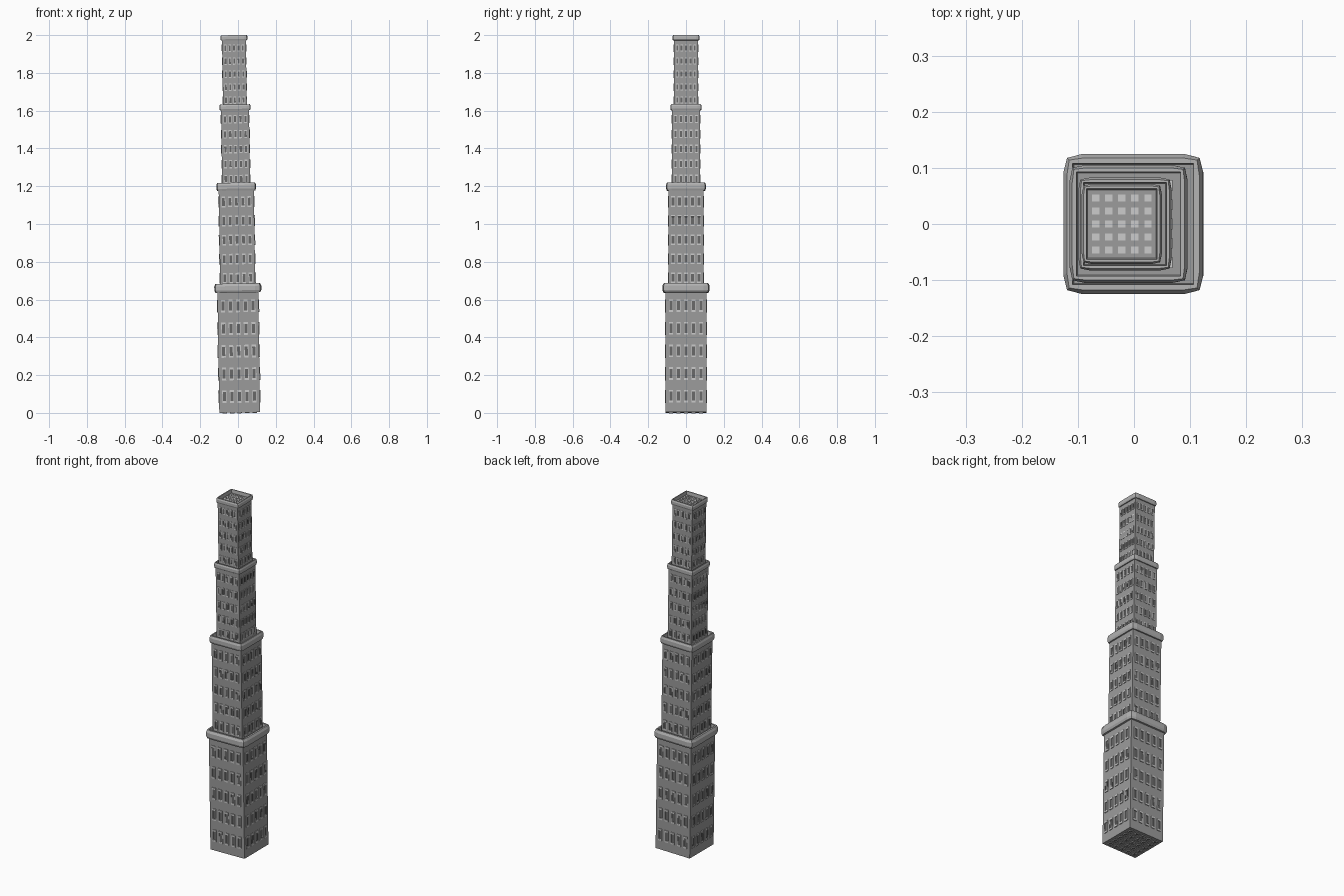
import bpy, bmesh, math
from mathutils import Matrix, Vector

if "Cube" in bpy.data.objects:
    bpy.data.objects.remove(bpy.data.objects["Cube"])

LEAN = Matrix.Translation((0.009, 0, 0.002)) @ Matrix.Rotation(-0.0155, 4, 'Y')

def grey(name, v):
    m = bpy.data.materials.new(name)
    m.diffuse_color = (v, v, v, 1)
    m.use_nodes = True
    m.node_tree.nodes["Principled BSDF"].inputs["Base Color"].default_value = m.diffuse_color
    return m

WALL, FRAME, PANE, TRIM = (grey("wall", 0.33), grey("frame", 0.55),
                           grey("pane", 0.14), grey("trim", 0.45))

def finish(name, bm, mats):
    bmesh.ops.recalc_face_normals(bm, faces=bm.faces)
    bm.transform(LEAN)
    me = bpy.data.meshes.new(name)
    bm.to_mesh(me)
    bm.free()
    for m in mats:
        me.materials.append(m)
    ob = bpy.data.objects.new(name, me)
    bpy.context.collection.objects.link(ob)
    return ob

def tower_tier(name, half, z0, z1, out):
    """Box with a 5 x 5 grid of raised hollow window frames on every face."""
    bm = bmesh.new()
    bmesh.ops.create_cube(bm, size=1.0)
    size = Vector((2 * half, 2 * half, z1 - z0))
    bm.transform(Matrix.Translation((0, 0, (z0 + z1) / 2)) @ Matrix.Diagonal((*size, 1)))
    for axis in range(3):
        u, v = (axis + 1) % 3, (axis + 2) % 3
        for sign in (-1, 1):
            roof = axis == 2 and sign == 1
            for i in range(25):
                pos = Vector((0, 0, (z0 + z1) / 2))
                pos[axis] += sign * size[axis] / 2
                pu, pv = size[u] / 5.42, size[v] / 5.42
                pos[u] += (i % 5 - 2) * pu
                pos[v] += (i // 5 - 2) * pv
                # outer and inner frame loops, then the recessed pane
                loops = []
                for k, d in ((0.28, -0.001), (0.28, out), (0.2, out), (0.2, 0.001)):
                    loop = []
                    for a, b in ((-1, -1), (1, -1), (1, 1), (-1, 1)):
                        p = pos.copy()
                        p[axis] += sign * d
                        p[u] += a * k * pu
                        p[v] += b * k * pv
                        loop.append(bm.verts.new(p))
                    loops.append(loop)
                for la, lb in zip(loops, loops[1:]):
                    for j in range(4):
                        n = (j + 1) % 4
                        bm.faces.new((la[j], la[n], lb[n], lb[j])).material_index = 1
                bm.faces.new(loops[-1]).material_index = 1 if roof else 2
    return finish(name, bm, (WALL, FRAME, PANE))

def collar(name, wall, outer, z0, z1):
    """Chamfered cornice ring whose sides bow out slightly between the corners."""
    bm = bmesh.new()
    h = z1 - z0
    g = outer - wall
    profile = [(wall - 0.002, z0), (outer - 0.35 * g, z0), (outer, z0 + 0.25 * h),
               (outer, z0 + 0.72 * h), (outer - 0.4 * g, z1), (wall, z1),
               (wall - 0.002, z0 + 0.3 * h)]
    rings = []
    for r, z in profile:
        bow = 0.4 * max(0, r - wall)
        ring = []
        for q in range(4):
            rot = Matrix.Rotation(q * math.pi / 2, 4, 'Z')
            for x, y in ((r - bow, -(r - bow)), (r, -0.74 * r), (r, 0.74 * r)):
                ring.append(bm.verts.new(rot @ Vector((x, y, z))))
        rings.append(ring)
    for i, ra in enumerate(rings):
        rb = rings[(i + 1) % len(rings)]
        for j in range(12):
            n = (j + 1) % 12
            bm.faces.new((ra[j], ra[n], rb[n], rb[j]))
    return finish(name, bm, (TRIM,))

# Four stacked tiers: wall half width, collar half width, base, collar base, top
tiers = [(0.108, 0.1245, 0.0, 0.635, 0.683),
         (0.093, 0.105, 0.64, 1.175, 1.217),
         (0.074, 0.083, 1.18, 1.60, 1.631),
         (0.063, 0.0715, 1.605, 1.97, 1.998)]
for n, (wall, outer, base, rim, top) in enumerate(tiers, 1):
    tower_tier(f"tower_tier_{n}", wall, base, rim + 0.3 * (top - rim), 0.004 * wall / 0.108)
    collar(f"collar_{n}", wall, outer, rim, top)
